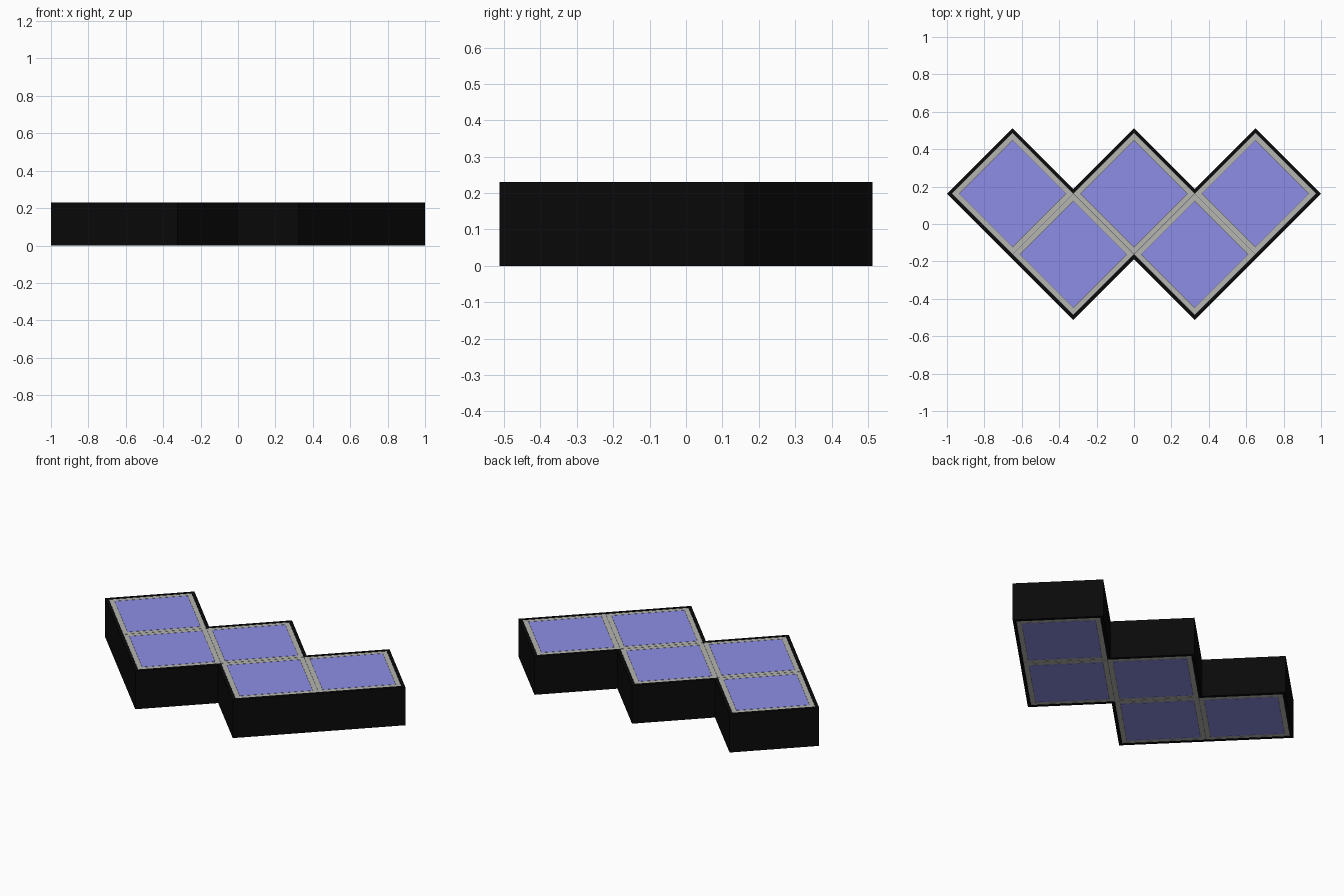
import bpy, bmesh

if "Cube" in bpy.data.objects:
    bpy.data.objects.remove(bpy.data.objects["Cube"])

P = 0.3247      # half diagonal of one cell
D = 0.026       # diagonal overhang of the black wall
H = 0.23        # total height
E = 0.001       # small step between surface layers


def material(name, rgb):
    m = bpy.data.materials.new(name)
    m.diffuse_color = (*rgb, 1)
    m.use_nodes = True
    m.node_tree.nodes["Principled BSDF"].inputs["Base Color"].default_value = m.diffuse_color
    return m


BLACK = material("black", (0.003, 0.003, 0.003))
BLUE = material("blue", (0.27, 0.27, 0.8))
GREY = material("grey", (0.46, 0.46, 0.44))
DARK = material("seam", (0.15, 0.15, 0.15))


def prism(name, loop, z0, z1, mat, inner=None):
    """Extruded outline; with an inner loop it becomes a closed ring."""
    bm = bmesh.new()
    n = len(loop)
    rings = [[bm.verts.new((x, y, z)) for x, y in pts]
             for pts in ([loop, inner] if inner else [loop]) for z in (z0, z1)]
    for k in range(0, len(rings), 2):
        a, b = rings[k], rings[k + 1]
        for i in range(n):
            j = (i + 1) % n
            bm.faces.new((a[i], a[j], b[j], b[i]))
    if inner:
        for a, b in ((rings[0], rings[2]), (rings[1], rings[3])):
            for i in range(n):
                j = (i + 1) % n
                bm.faces.new((a[i], a[j], b[j], b[i]))
    else:
        bm.faces.new(rings[0])
        bm.faces.new(rings[1])
    bmesh.ops.recalc_face_normals(bm, faces=bm.faces)
    me = bpy.data.meshes.new(name)
    bm.to_mesh(me)
    bm.free()
    me.materials.append(mat)
    ob = bpy.data.objects.new(name, me)
    bpy.context.collection.objects.link(ob)
    return ob


def diamond(cx, cy, r):
    return [(cx - r, cy), (cx, cy - r), (cx + r, cy), (cx, cy + r)]


# Zigzag outline: cell corner in units of P, and the direction it is offset
corners = [(-3, .5, -1, 0), (-1, -1.5, 0, -1), (0, -.5, 0, -1), (1, -1.5, 0, -1),
           (3, .5, 1, 0), (2, 1.5, 0, 1), (1, .5, 0, 1), (0, 1.5, 0, 1),
           (-1, .5, 0, 1), (-2, 1.5, 0, 1)]
inner = [(x * P, y * P) for x, y, _, _ in corners]
outer = [(x * P + dx * D, y * P + dy * D) for x, y, dx, dy in corners]

# Black side wall and the core that shows in the thin seams
prism("side_wall", outer, 0, H, BLACK, inner)
prism("core", inner, 2 * E, H - 2 * E, DARK)

# Five cells: grey frame and blue pane on top and bottom
cells = [(-2, .5), (0, .5), (2, .5), (-1, -.5), (1, -.5)]
for i, (u, v) in enumerate(cells, 1):
    x, y = u * P, v * P
    prism(f"frame_{i}", diamond(x, y, P - 0.002), E, H - E, GREY,
          diamond(x, y, 0.288))
    prism(f"pane_{i}", diamond(x, y, 0.284), E, H - E, BLUE)
